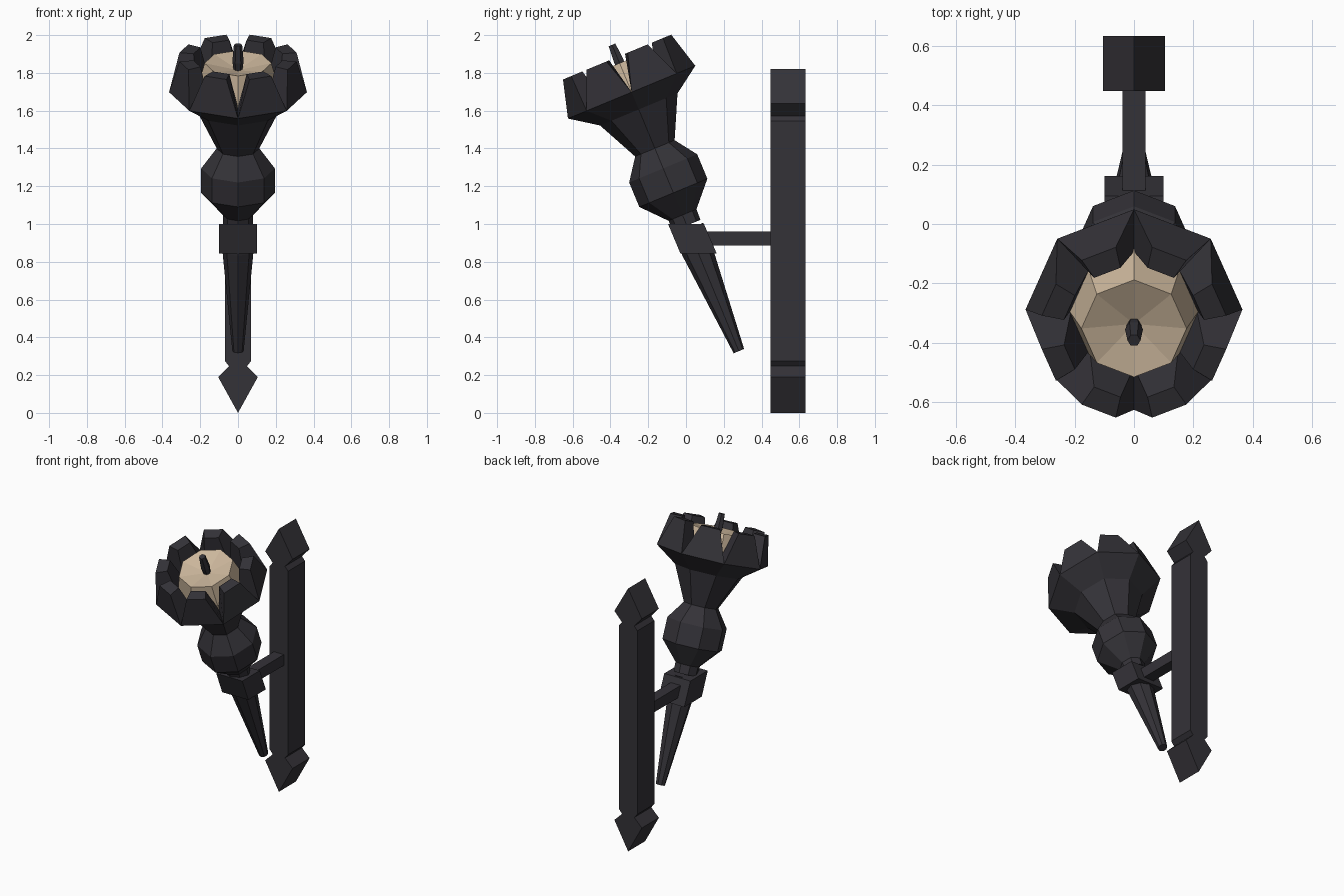
import bpy, bmesh, math
from mathutils import Matrix, Vector

if "Cube" in bpy.data.objects:
    bpy.data.objects.remove(bpy.data.objects["Cube"])


def material(name, rgb):
    m = bpy.data.materials.new(name)
    m.diffuse_color = (*rgb, 1)
    m.use_nodes = True
    m.node_tree.nodes["Principled BSDF"].inputs["Base Color"].default_value = m.diffuse_color
    return m


IRON = material("dark_iron", (0.034, 0.032, 0.039))
WAX = material("beige_wax", (0.60, 0.47, 0.33))

# Torch frame: leans towards the front, origin at the handle tip
TILT = Matrix.Translation((0, 0.28, 0.327)) @ Matrix.Rotation(math.radians(22.5), 4, 'X')


def finish(name, bm, mat, matrix=None):
    if matrix is not None:
        bm.transform(matrix)
    bmesh.ops.recalc_face_normals(bm, faces=bm.faces)
    me = bpy.data.meshes.new(name)
    bm.to_mesh(me)
    bm.free()
    me.materials.append(mat)
    ob = bpy.data.objects.new(name, me)
    bpy.context.collection.objects.link(ob)
    return ob


def lathe(name, profile, mat, sides=8, dish=None):
    """Turned solid on the torch axis; dish = height of the top centre point."""
    bm = bmesh.new()
    rings = []
    for r, z in profile:
        rings.append([bm.verts.new((r * math.cos(math.tau * i / sides),
                                    r * math.sin(math.tau * i / sides), z)) for i in range(sides)])
    for a, b in zip(rings, rings[1:]):
        for i in range(sides):
            j = (i + 1) % sides
            bm.faces.new((a[i], a[j], b[j], b[i]))
    bm.faces.new(rings[0][::-1])
    if dish is None:
        bm.faces.new(rings[-1])
    else:
        c = bm.verts.new((0, 0, dish))
        for i in range(sides):
            bm.faces.new((rings[-1][i], rings[-1][(i + 1) % sides], c))
    return finish(name, bm, mat, TILT)


def extrude(name, pts, vec, mat):
    """Flat outline pushed along a vector."""
    bm = bmesh.new()
    f = bm.faces.new([bm.verts.new(p) for p in pts])
    res = bmesh.ops.extrude_face_region(bm, geom=[f], use_keep_orig=True)
    verts = [g for g in res['geom'] if isinstance(g, bmesh.types.BMVert)]
    bmesh.ops.translate(bm, verts=verts, vec=vec)
    return finish(name, bm, mat)


# Turned torch parts
lathe("handle", [(0.03, 0), (0.083, 0.58), (0.085, 0.70)], IRON)
lathe("ball_and_cup", [(0.078, 0.72), (0.08, 0.78), (0.195, 0.907), (0.195, 1.047), (0.113, 1.162),
                       (0.222, 1.385), (0.365, 1.484)], IRON)
lathe("wax", [(0.222, 1.48), (0.177, 1.65)], WAX, dish=1.61)
lathe("wick", [(0.02, 1.59), (0.03, 1.66), (0.022, 1.755)], IRON, sides=6)

# Crown of eight tapered battlements, one on each side of the rim
bm = bmesh.new()
for k in range(8):
    rot = Matrix.Rotation(math.tau * (k + 0.5) / 8, 4, 'Z')
    rows = []
    for apothem, half, z in ((0.337, 0.1396, 1.484), (0.31, 0.062, 1.685),
                             (0.235, 0.048, 1.685), (0.195, 0.08, 1.484)):
        rows.append([bm.verts.new(rot @ Vector((apothem, s * half, z))) for s in (-1, 1)])
    for i in range(4):
        a, b = rows[i], rows[(i + 1) % 4]
        bm.faces.new((a[0], a[1], b[1], b[0]))
    for s in (0, 1):
        bm.faces.new([r[s] for r in rows])
finish("crown_battlements", bm, IRON, TILT)

# Sheared collar and the arm to the wall plate
extrude("collar", [(-0.1, y, z) for y, z in ((-0.095, 1.0), (0.095, 1.0), (0.162, 0.845), (-0.03, 0.845))],
        (0.2, 0, 0), IRON)
extrude("arm", [(x, 0.08, z) for x, z in ((-0.038, 0.885), (0.038, 0.885), (0.038, 0.96), (-0.038, 0.96))],
        (0, 0.40, 0), IRON)

# Wall plate with spear-shaped ends
half = [(0.105, 0.19), (0.047, 0.247), (0.07, 0.275), (0.07, 1.545), (0.047, 1.573), (0.105, 1.637)]
outline = [(0, 0)] + half + [(0, 1.82)] + [(-x, z) for x, z in reversed(half)]
extrude("wall_plate", [(x, 0.447, z) for x, z in outline], (0, 0.186, 0), IRON)
